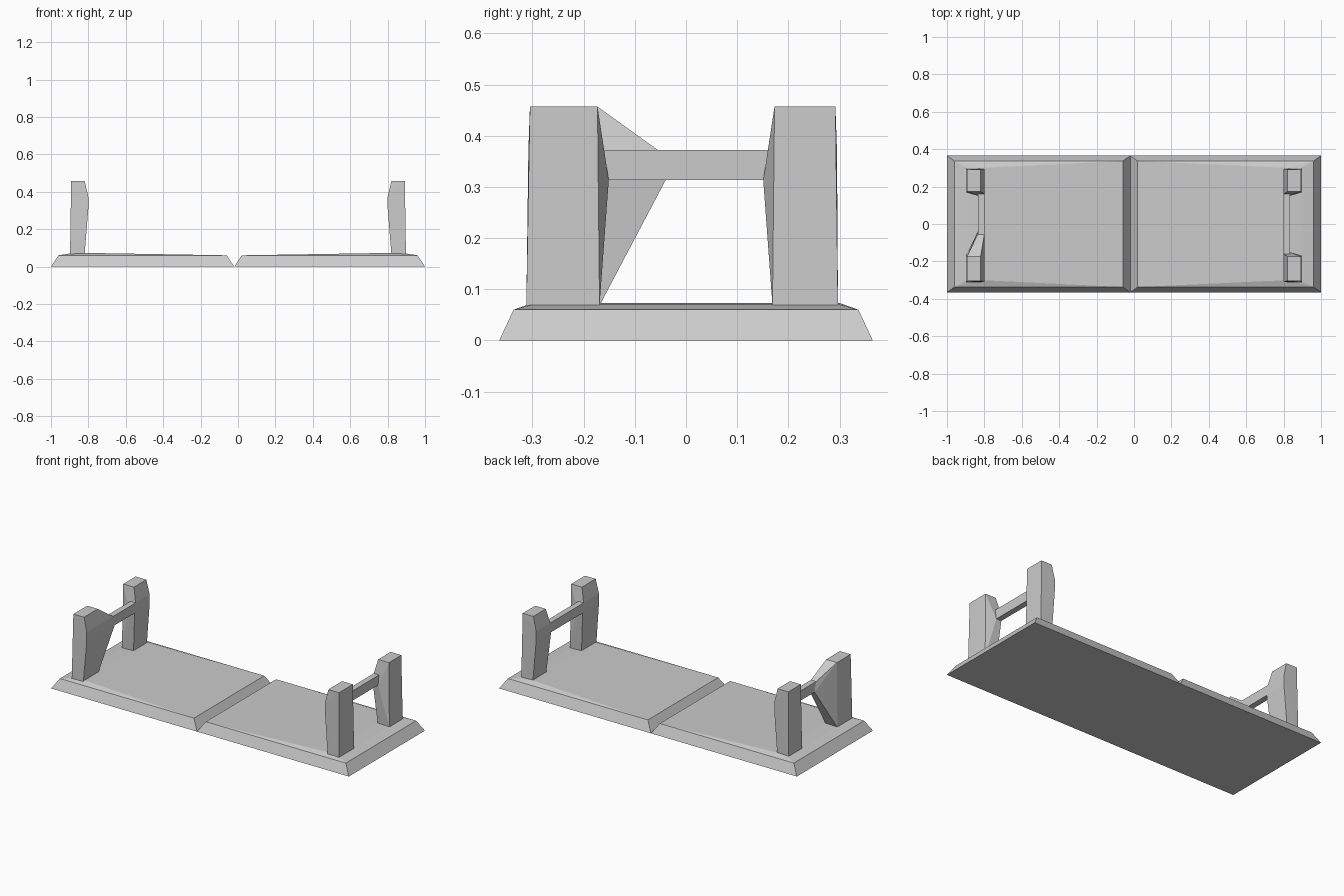
import bpy, bmesh

if "Cube" in bpy.data.objects:
    bpy.data.objects.remove(bpy.data.objects["Cube"])


def hull(name, points):
    """Faceted solid wrapped around a few guide points."""
    bm = bmesh.new()
    for p in points:
        bm.verts.new(p)
    res = bmesh.ops.convex_hull(bm, input=bm.verts[:])
    loose = [v for v in bm.verts if not v.link_faces]
    bmesh.ops.delete(bm, geom=loose, context='VERTS')
    bmesh.ops.dissolve_limit(bm, angle_limit=0.002, verts=bm.verts[:], edges=bm.edges[:])
    bmesh.ops.recalc_face_normals(bm, faces=bm.faces[:])
    me = bpy.data.meshes.new(name)
    bm.to_mesh(me)
    bm.free()
    ob = bpy.data.objects.new(name, me)
    bpy.context.collection.objects.link(ob)
    return ob


def rect(x0, x1, y0, y1, z):
    return [(x, y, z) for x in (x0, x1) for y in (y0, y1)]


# Two bevelled base slabs meeting in a V groove, tops rising slightly to the ends
for side, s, low, high in (("left", -1, -0.02, -0.06), ("right", 1, -0.02, 0.02)):
    hull(side + "_base",
         rect(s, low, -0.365, 0.365, 0)
         + rect(s * 0.96, high, -0.337, 0.337, 0.06)
         + rect(s * 0.895, s * 0.895, -0.30, 0.30, 0.070)
         + rect(s * 0.82, s * 0.82, -0.30, 0.30, 0.073))

# Posts bulge inward at the height of the rail; one has a wide bracket flare
BAR_LOW, BAR_HIGH = 0.313, 0.372
for side, s in (("left", -1), ("right", 1)):
    for end, e, outer, foot in (("front", -1, 0.305, 0.312), ("back", 1, 0.292, 0.297)):
        flared = side == "left" and end == "front"
        reach_high, reach_low = (0.055, 0.04) if flared else (0.16, 0.151)
        pts = rect(s * 0.82, s * 0.892, e * 0.173, e * outer, 0.457)
        pts += rect(s * 0.82, s * 0.898, e * 0.169, e * foot, 0.068)
        for z, reach in ((BAR_HIGH, reach_high), (BAR_LOW, reach_low)):
            pts += rect(s * 0.80, s * 0.835, e * reach, e * reach, z)
            pts.append((s * 0.80, e * (outer + 0.003), z))
        hull(f"{side}_{end}_post", pts)

    # Rail between the two posts
    hull(side + "_rail",
         rect(s * 0.80, s * 0.835, -0.16 if s > 0 else -0.055, 0.16, BAR_LOW)
         + rect(s * 0.80, s * 0.835, -0.16 if s > 0 else -0.055, 0.16, BAR_HIGH))
